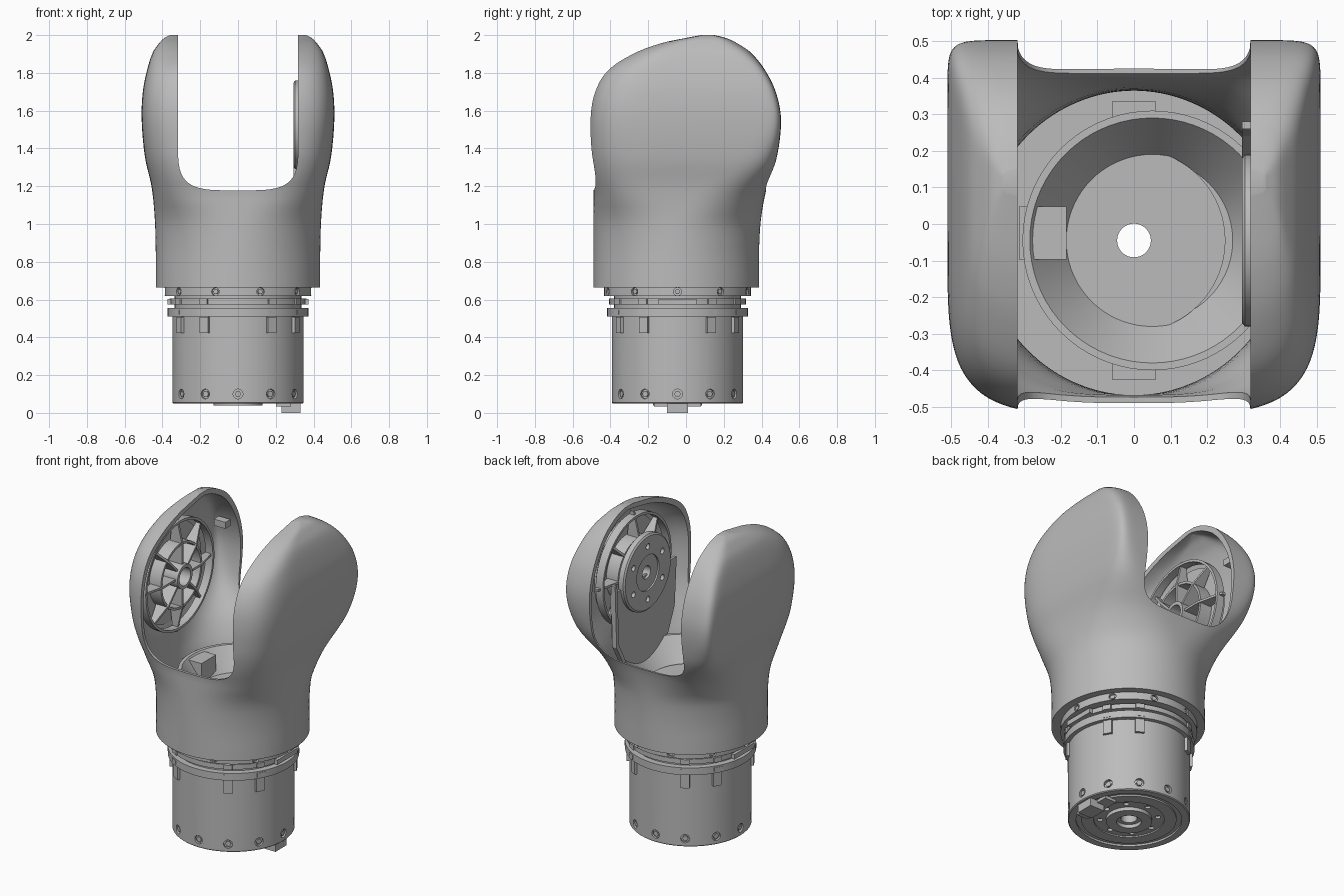
import bpy, bmesh
from math import sin, cos, pi, radians
from mathutils import Vector, Matrix

cube = bpy.data.objects.get("Cube")
if cube:
    bpy.data.objects.remove(cube, do_unlink=True)

grey = bpy.data.materials.new("mid_grey")
grey.use_nodes = True
grey.diffuse_color = (0.5, 0.5, 0.5, 1)
grey.node_tree.nodes["Principled BSDF"].inputs["Base Color"].default_value = grey.diffuse_color

AXIS_Y = -0.045                            # common y of motor axis and pivot
PIVOT = Vector((0, AXIS_Y, 1.525))


def make(name, bm):
    bmesh.ops.recalc_face_normals(bm, faces=bm.faces)
    mesh = bpy.data.meshes.new(name)
    bm.to_mesh(mesh)
    bm.free()
    mesh.materials.append(grey)
    obj = bpy.data.objects.new(name, mesh)
    bpy.context.collection.objects.link(obj)
    return obj


def smooth(obj, angle=30):
    bpy.ops.object.select_all(action='DESELECT')
    obj.select_set(True)
    bpy.context.view_layer.objects.active = obj
    bpy.ops.object.shade_smooth_by_angle(angle=radians(angle))
    return obj


def cut(obj, *cutters):
    for c in cutters:
        mod = obj.modifiers.new("cut", 'BOOLEAN')
        mod.operation, mod.solver, mod.object = 'DIFFERENCE', 'EXACT', c
    graph = bpy.context.evaluated_depsgraph_get()
    mesh = bpy.data.meshes.new_from_object(obj.evaluated_get(graph))
    obj.modifiers.clear()
    obj.data = mesh
    for c in cutters:
        bpy.data.objects.remove(c, do_unlink=True)
    return obj


def bridge(bm, rings, closed=False):
    pairs = list(zip(rings, rings[1:])) + ([(rings[-1], rings[0])] if closed else [])
    for a, b in pairs:
        for i in range(len(a)):
            j = (i + 1) % len(a)
            bm.faces.new((a[i], a[j], b[j], b[i]))


def lathe(name, profile, matrix, segs=72):
    """Turn a closed (radius, height) loop around the local z axis."""
    bm = bmesh.new()
    rings = [[bm.verts.new(matrix @ Vector((r * cos(2 * pi * i / segs), r * sin(2 * pi * i / segs), h)))
              for i in range(segs)] for r, h in profile]
    bridge(bm, rings, closed=True)
    return make(name, bm)


def prism(name, points, depth, matrix):
    """Extrude a local xy outline along local z."""
    bm = bmesh.new()
    rings = [[bm.verts.new(matrix @ Vector((x, y, h))) for x, y in points] for h in (0, depth)]
    bridge(bm, rings)
    for r in rings:
        bm.faces.new(r)
    return make(name, bm)


def boxes(name, size, matrices):
    bm = bmesh.new()
    for m in matrices:
        bmesh.ops.create_cube(bm, size=1, matrix=m @ Matrix.Diagonal((*size, 1)))
    return make(name, bm)


def pegs(name, radius, depth, matrices, segs=16):
    bm = bmesh.new()
    for m in matrices:
        bmesh.ops.create_cone(bm, cap_ends=True, segments=segs, radius1=radius,
                              radius2=radius, depth=depth, matrix=m)
    return make(name, bm)


def around(angles, radius, z):
    """Frames on the motor wall whose local z points outward."""
    return [Matrix.Translation((0, AXIS_Y, z)) @ Matrix.Rotation(radians(a), 4, 'Z')
            @ Matrix.Translation((radius, 0, 0)) @ Matrix.Rotation(pi / 2, 4, 'Y') for a in angles]


AXIS = Matrix.Translation((0, AXIS_Y, 0))

# Yoke shell: height, half width, front y, back y, front and back squareness
KEYS = [Vector(k) for k in (
    (.665, .435, -.49, .387, 2, 2), (.9, .436, -.49, .388, 2, 2),
    (1.05, .442, -.49, .4, 2.3, 2.3), (1.2, .458, -.49, .43, 3.4, 4),
    (1.35, .492, -.497, .48, 4, 9), (1.55, .51, -.505, .503, 4.5, 18),
    (1.7, .504, -.48, .475, 4.5, 18), (1.82, .48, -.405, .415, 4.5, 14),
    (1.91, .45, -.26, .34, 4.5, 9), (1.96, .415, -.12, .265, 5, 7),
    (1.985, .39, 0, .21, 5, 6), (2, .36, .08, .15, 5, 5))]


def key_at(z):
    i = max((j for j in range(len(KEYS) - 1) if KEYS[j][0] <= z), default=0)
    a, b = KEYS[i], KEYS[i + 1]
    before, after = KEYS[max(i - 1, 0)], KEYS[min(i + 2, len(KEYS) - 1)]
    h = b[0] - a[0]
    t = (z - a[0]) / h
    ta, tb = (b - before) * (h / (b[0] - before[0])), (after - a) * (h / (after[0] - a[0]))
    return (a * (2 * t**3 - 3 * t**2 + 1) + ta * (t**3 - 2 * t**2 + t)
            + b * (3 * t**2 - 2 * t**3) + tb * (t**3 - t**2))


def shell_body(name, inset, drop, rows=48, segs=144):
    bm = bmesh.new()
    rings = []
    for i in range(rows + 1):
        z = .665 + 1.335 * sin(pi / 2 * i / rows)
        _, w, yf, yb, nf, nb = key_at(z)
        mid = (yf + yb) / 2
        blend = min(max((z - 1.18) / .2, 0), 1)
        ring = []
        for j in range(segs):
            c, s = cos(2 * pi * j / segs), sin(2 * pi * j / segs)
            n = nb if s > 0 else nf
            # keep the full depth at the inner plane of each arm
            k = (1 - min(.32 / w, .94) ** n) ** (1 / n)
            half = ((yb - yf) / 2) / (1 + (k - 1) * blend) - inset
            x = (w - inset) * abs(c) ** (2 / n) * (1 if c > 0 else -1)
            y = mid + half * abs(s) ** (2 / n) * (1 if s > 0 else -1)
            ring.append(bm.verts.new((x, y, z - drop)))
        rings.append(ring)
    bridge(bm, rings)
    bm.faces.new(rings[0])
    bm.faces.new(rings[-1])
    return make(name, bm)


UPRIGHT = Matrix.Translation((0, 1, 0)) @ Matrix.Rotation(pi / 2, 4, 'X')
arch = [(.318 * abs(cos(a)) ** .5 * (1 if cos(a) > 0 else -1), 1.45 - .272 * abs(sin(a)) ** .5)
        for a in [pi * i / 40 for i in range(41)]]
slot = prism("slot_cutter", [(.318, 2.3)] + arch + [(-.318, 2.3)], 2, UPRIGHT)
smooth(cut(shell_body("yoke_shell", 0, 0), shell_body("hollow_cutter", .022, .025), slot), 40)

# Floor and the cup inside the yoke
smooth(lathe("shell_floor", [(.3, .665), (.425, .665), (.425, .7), (.3, .7)], AXIS))
smooth(lathe("cup_floor", [(.046, .92), (.25, .92), (.25, .9), (.3, .9), (.3, .66), (.046, .66)], AXIS))
smooth(lathe("cup_wall", [(.22, .9), (.335, 1.05), (.355, 1.05), (.355, .9)],
             AXIS @ Matrix.Translation((.05, 0, 0))))
boxes("cable_block", (.13, .145, .16), [Matrix.Translation((-.25, -.025, .96))])
boxes("inner_lugs", (.12, .05, .1), [Matrix.Translation((0, y, .75)) for y in (.31, -.4)])

# Side panel joining the cup to the left arm, with its back edge rail
SIDE = Matrix(((0, 0, 1, .32), (1, 0, 0, AXIS_Y), (0, 1, 0, 0), (0, 0, 0, 1)))
prism("side_panel", [(-.18, .93), (.18, .93), (.3, 1.2), (.32, 1.5), (-.32, 1.5), (-.3, 1.2)],
      .015, SIDE)
prism("panel_rail", [(.2, .97), (.31, 1.17), (.325, 1.56), (.305, 1.56), (.285, 1.18), (.18, .98)],
      .03, SIDE @ Matrix.Translation((0, 0, -.025)))

# Bearing supports in both arms: rings, hub and spokes
for side, label in ((-1, "right"), (1, "left")):
    frame = Matrix.Translation(PIVOT) @ Matrix.Rotation(side * pi / 2, 4, 'Y')
    for part, r0, r1, h0, h1 in (("outer_ring", .325, .34, .37, .42), ("middle_ring", .19, .205, .36, .46),
                                 ("hub", .055, .075, .335, .48), ("web", .07, .31, .44, .45)):
        smooth(lathe(f"{label}_{part}", [(r0, h0), (r1, h0), (r1, h1), (r0, h1)], frame, 48))
    for i in range(8):
        reach = .36 if i % 2 == 0 else .33
        m = frame @ Matrix.Rotation(pi * i / 4, 4, 'Z') @ Matrix.Rotation(pi / 2, 4, 'X')
        prism(f"{label}_spoke", [(.07, .35), (.19, .35), (reach, .39), (reach, .415), (.07, .45)],
              .014, m @ Matrix.Translation((0, 0, -.007)))
boxes("arm_latch", (.08, .05, .04), [Matrix.Translation((-.39, .4, 1.68))])

# Drive flange on the left arm
frame = Matrix.Translation(PIVOT) @ Matrix.Rotation(pi / 2, 4, 'Y')
flange = lathe("drive_flange", [(.04, .305), (.11, .305), (.11, .295), (.225, .295), (.235, .303),
                                (.235, .335), (.19, .335), (.19, .41), (.04, .41)], frame)
bolts = [frame @ Matrix.Rotation(pi * i / 3, 4, 'Z') @ Matrix.Translation((.165, 0, .295)) for i in range(6)]
smooth(cut(flange, pegs("bolt_cutter", .018, .04, bolts)))

# Motor housing, hollow along its axis, with a stepped underside
TWELVE = range(0, 360, 30)
TABS = [a for a in TWELVE if a % 90]
motor = lathe("motor_housing", [
    (.046, .06), (.07, .06), (.07, .038), (.13, .038), (.13, .06), (.2, .06), (.2, .052), (.27, .052),
    (.27, .062), (.3, .062), (.3, .05), (.342, .05), (.347, .055), (.347, .51), (.372, .51),
    (.372, .555), (.335, .555), (.335, .66), (.046, .66)], AXIS, 96)
holes = around(TWELVE, .347, .1)
under = [AXIS @ Matrix.Rotation(pi * i / 4, 4, 'Z') @ Matrix.Translation((.165, 0, .06)) for i in range(8)]
smooth(cut(motor, pegs("screw_cutter", .026, .03, holes), pegs("under_cutter", .016, .03, under)))
pegs("housing_screws", .017, .02, around(TWELVE, .333, .1), 6)

# Clamp rings with screws and gap blocks
for name, r, z0, z1 in (("middle_clamp_ring", .362, .575, .605), ("upper_clamp_ring", .388, .62, .668)):
    smooth(lathe(name, [(.32, z0), (r, z0), (r, z1), (.32, z1)], AXIS))
SCREWS = range(0, 360, 36)
upper = bpy.data.objects["upper_clamp_ring"]
smooth(cut(upper, pegs("ring_screw_cutter", .021, .03, around(SCREWS, .388, .642))))
pegs("ring_screws", .014, .02, around(SCREWS, .374, .642), 6)
boxes("gap_blocks", (.03, .05, .03), around(TABS, .355, .59))
boxes("ring_notch_blocks", (.025, .05, .012), around(TABS, .368, .533))
boxes("housing_tabs", (.085, .052, .04), around(TABS, .342, .465))
boxes("side_latch", (.03, .2, .02), around((0, 180), .364, .588))

# Connector under the motor
boxes("connector", (.1, .11, .05), [Matrix.Translation((.28, AXIS_Y, .025))])
boxes("connector_plate", (.08, .25, .02), [Matrix.Translation((.24, AXIS_Y, .045))])
